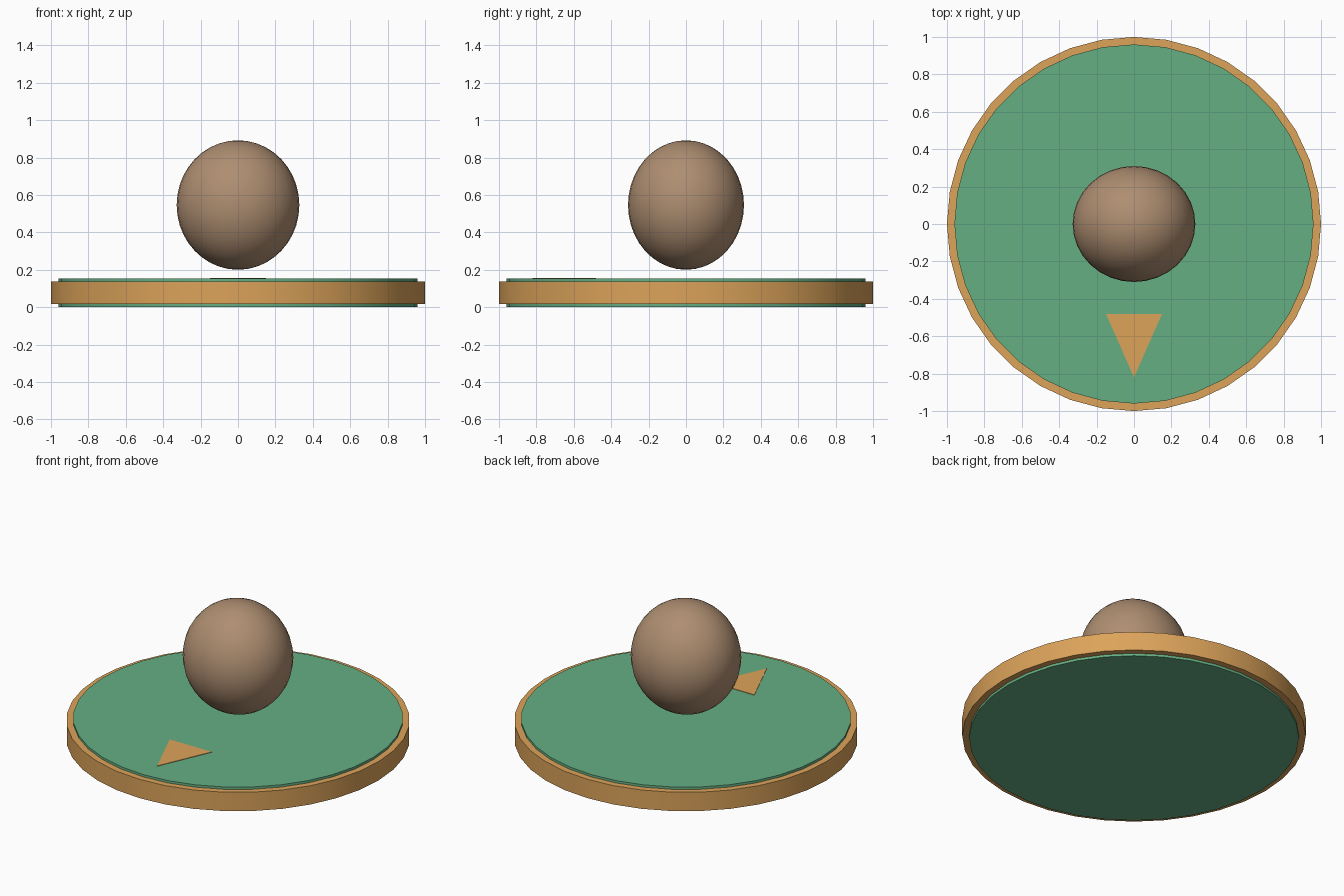
import bpy, bmesh, math
from mathutils import Matrix

if "Cube" in bpy.data.objects:
    bpy.data.objects.remove(bpy.data.objects["Cube"])


def srgb(r, g, b):
    lin = lambda c: c / 12.92 if c <= 0.04045 else ((c + 0.055) / 1.055) ** 2.4
    return tuple(lin(v / 255) for v in (r, g, b)) + (1.0,)


def material(name, rgb):
    m = bpy.data.materials.new(name)
    m.diffuse_color = srgb(*rgb)
    m.use_nodes = True
    m.node_tree.nodes["Principled BSDF"].inputs["Base Color"].default_value = m.diffuse_color
    return m


GREEN = material("green", (102, 175, 131))
ORANGE = material("ochre", (220, 163, 90))
BROWN = material("brown", (174, 142, 113))


def finish(name, bm, mat, smooth=None):
    me = bpy.data.meshes.new(name)
    bm.to_mesh(me)
    bm.free()
    ob = bpy.data.objects.new(name, me)
    bpy.context.collection.objects.link(ob)
    me.materials.append(mat)
    if smooth:
        bpy.ops.object.select_all(action='DESELECT')
        ob.select_set(True)
        bpy.context.view_layer.objects.active = ob
        bpy.ops.object.shade_smooth_by_angle(angle=math.radians(smooth))
    return ob


def disc(name, radius, z0, z1, mat):
    bm = bmesh.new()
    bmesh.ops.create_cone(bm, cap_ends=True, segments=36, radius1=radius, radius2=radius,
                          depth=z1 - z0, matrix=Matrix.Translation((0, 0, (z0 + z1) / 2)))
    return finish(name, bm, mat, 30)


# base: green core standing slightly proud of the ochre rim
disc("base_core", 0.96, 0.0, 0.152, GREEN)
disc("base_rim", 1.0, 0.016, 0.137, ORANGE)

# arrow: thin triangular plate pointing to the front
bm = bmesh.new()
face = bm.faces.new([bm.verts.new((x, y, 0.150)) for x, y in
                     ((-0.15, -0.48), (0, -0.82), (0.15, -0.48))])
top = bmesh.ops.extrude_face_region(bm, geom=[face])
bmesh.ops.translate(bm, vec=(0, 0, 0.005),
                    verts=[g for g in top["geom"] if isinstance(g, bmesh.types.BMVert)])
bmesh.ops.recalc_face_normals(bm, faces=bm.faces)
finish("front_arrow", bm, ORANGE)

# ball: slightly stretched sphere hovering over the base
bm = bmesh.new()
bmesh.ops.create_uvsphere(bm, u_segments=32, v_segments=20, radius=1.0)
bmesh.ops.scale(bm, vec=(0.328, 0.31, 0.346), verts=bm.verts)
bmesh.ops.translate(bm, vec=(0, 0, 0.546), verts=bm.verts)
finish("ball", bm, BROWN, 60)
